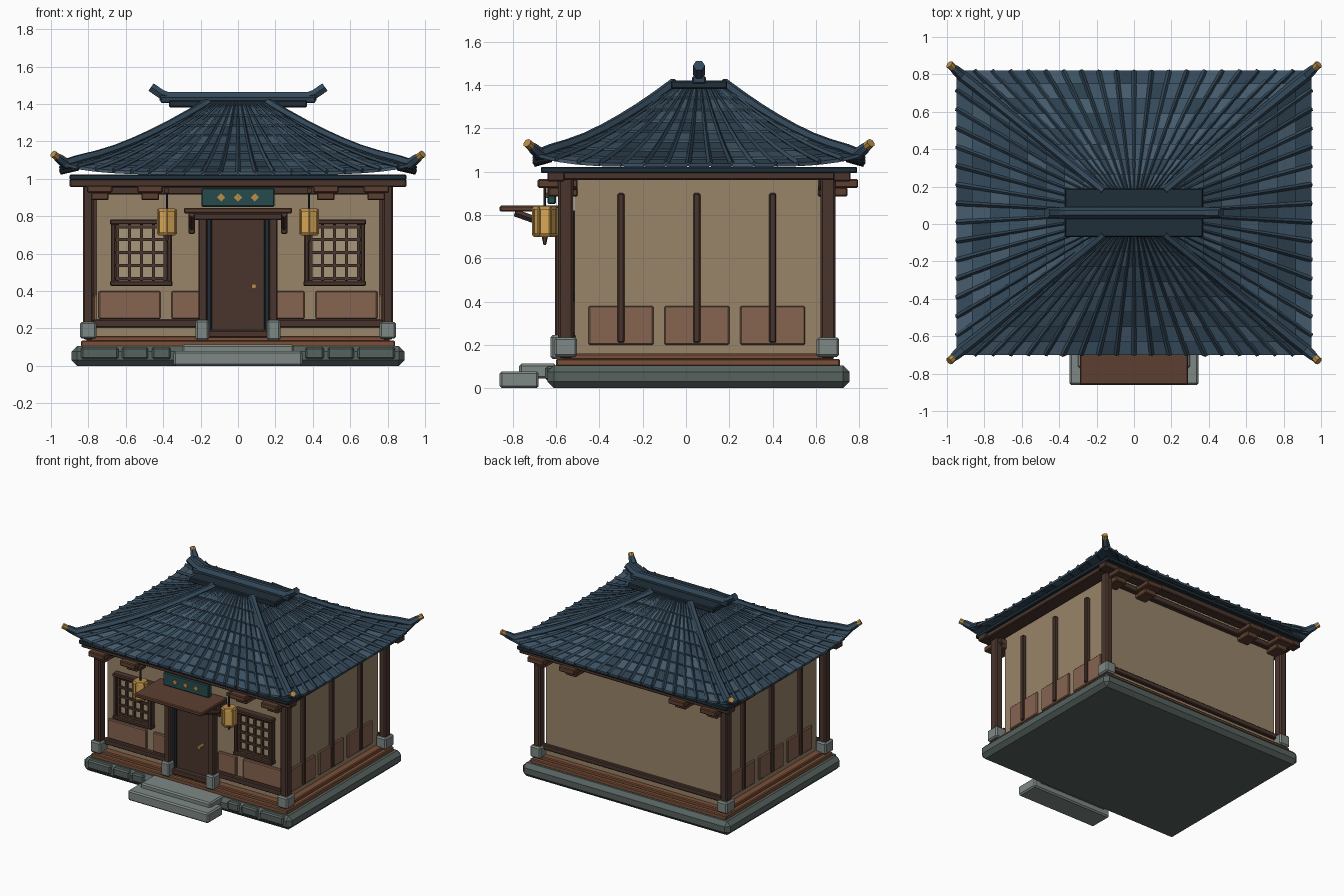
import bpy, bmesh, math, random
from mathutils import Vector

if "Cube" in bpy.data.objects:
    bpy.data.objects.remove(bpy.data.objects["Cube"])
random.seed(4)
CY = 0.06  # centre of the building in y


def mat(name, hexa):
    m = bpy.data.materials.new(name)
    c = [int(hexa[i:i + 2], 16) / 255 for i in (0, 2, 4)]
    m.diffuse_color = [((v + 0.055) / 1.055) ** 2.4 for v in c] + [1]
    m.use_nodes = True
    m.node_tree.nodes["Principled BSDF"].inputs["Base Color"].default_value = m.diffuse_color
    return m


WOOD, BROWN, FLOOR = mat("dark_wood", "4a352d"), mat("brown_wood", "5c3f30"), mat("floor_wood", "7a5038")
PLASTER, PANEL, PAPER = mat("plaster", "98856a"), mat("panel", "866350"), mat("paper", "a8977a")
STONE, LIGHT = mat("stone", "56625f"), mat("light_stone", "7d8883")
TILES = [mat("tile_%d" % i, h) for i, h in enumerate(("34495a", "3c5365", "2d404f", "465b6c"))]
DARK, TEAL, GOLD, GLOW = mat("slate", "202e38"), mat("teal", "264b4d"), mat("gold", "b88d48"), mat("glow", "dba957")


def mesh(name, verts, faces, mats):
    me = bpy.data.meshes.new(name)
    me.from_pydata(verts, [], faces)
    for m in mats:
        me.materials.append(m)
    ob = bpy.data.objects.new(name, me)
    bpy.context.collection.objects.link(ob)
    return ob


HEX = [(0, 3, 2, 1), (4, 5, 6, 7), (0, 1, 5, 4), (1, 2, 6, 5), (2, 3, 7, 6), (3, 0, 4, 7)]


def box(name, x, y, z, m, bevel=0.006):
    (x0, x1), (y0, y1), (z0, z1) = sorted(x), sorted(y), sorted(z)
    v = [(a, b, c) for c in (z0, z1) for a, b in ((x0, y0), (x1, y0), (x1, y1), (x0, y1))]
    ob = mesh(name, v, HEX, [m])
    if bevel:
        mod = ob.modifiers.new("bevel", "BEVEL")
        mod.width, mod.segments = bevel, 1
    return ob


def tube(name, pts, radii, m, res=1):
    cu = bpy.data.curves.new(name, "CURVE")
    cu.dimensions, cu.bevel_depth, cu.bevel_resolution, cu.use_fill_caps = "3D", 1.0, res, True
    sp = cu.splines.new("POLY")
    sp.points.add(len(pts) - 1)
    for p, co, r in zip(sp.points, pts, radii):
        p.co, p.radius = (*co, 1), r
    sp.use_smooth = False
    cu.materials.append(m)
    ob = bpy.data.objects.new(name, cu)
    bpy.context.collection.objects.link(ob)
    return ob


def prism(name, loc, r1, r2, h, m, n=6):
    bm = bmesh.new()
    bmesh.ops.create_cone(bm, cap_ends=True, segments=n, radius1=r1, radius2=r2, depth=h)
    ob = mesh(name, [], [], [m])
    bm.to_mesh(ob.data)
    bm.free()
    ob.location = loc
    return ob


# stone plinth, edge stones and steps
box("plinth", (-.89, .89), (-.64, .755), (0, .105), STONE, .03)
for sx in (-1, 1):
    for a, b in ((.36, .46), (.48, .62), (.64, .84)):
        box("edge_stone", (sx * a, sx * b), (-.65, -.6), (.035, .1), STONE, .01)
box("lower_step", (-.345, .345), (-.86, -.68), (0, .078), LIGHT, .01)
box("upper_step", (-.30, .30), (-.77, -.60), (.045, .113), LIGHT, .01)

# floor, walls and sill
box("floor_lower", (-.84, .84), (-.6, .71), (.1, .135), FLOOR)
box("floor_upper", (-.81, .81), (-.57, .68), (.13, .16), FLOOR)
box("walls", (-.757, .757), (-.515, .635), (.15, 1.0), PLASTER, 0)
box("back_sill", (-.78, .78), (.625, .66), (.205, .245), WOOD)

# corner pillars with stone feet
for sx in (-1, 1):
    for y in (-.555, .655):
        box("corner_pillar", (sx * .772, sx * .83), (y - .035, y + .035), (.14, .97), WOOD, .01)
        box("pillar_foot", (sx * .757, sx * .845), (y - .052, y + .052), (.145, .235), LIGHT, .01)

# eave beams, soffit and brackets
for y in (-.6, .72):
    box("eave_beam", (-.9, .9), (y - .04, y + .04), (.955, 1.0), WOOD)
for sx in (-1, 1):
    box("side_eave_beam", (sx * .77, sx * .88), (-.64, .76), (.962, 1.0), WOOD)
box("soffit", (-.9, .9), (-.67, .79), (.993, 1.022), DARK, .005)
for y0, sy in ((-.5, -1), (.61, 1)):
    box("head_beam", (-.8, .8), (y0, y0 + sy * .06), (.915, .96), WOOD)
    for x in (-.74, -.47, .47, .74):
        box("bracket_upper", (x - .068, x + .068), (y0, y0 + sy * .185), (.925, .965), BROWN)
        box("bracket_lower", (x - .047, x + .047), (y0, y0 + sy * .135), (.885, .928), BROWN)

# side wall battens and panels
for sx in (-1, 1):
    for y in (-.3, .05, .4):
        box("side_panel", (sx * .75, sx * .772), (y - .15, y + .15), (.2, .38), PANEL)
        box("side_batten", (sx * .75, sx * .787), (y - .016, y + .016), (.21, .9), WOOD)

# front panels, rails and lattice windows
for sx in (-1, 1):
    box("front_rail", (sx * .2, sx * .775), (-.55, -.51), (.205, .247), WOOD)
    for a, b in ((.415, .745), (.2, .355)):
        box("front_panel", (sx * a, sx * b), (-.535, -.51), (.25, .4), PANEL)
    cx = sx * .517
    box("window_paper", (cx - .14, cx + .14), (-.525, -.51), (.45, .76), PAPER, 0)
    for s in (-1, 1):
        box("window_side", (cx + s * .137, cx + s * .163), (-.56, -.51), (.43, .78), WOOD)
        box("window_cross", (cx - .168, cx + .168), (-.565, -.51), (.605 + s * .15, .605 + s * .178), WOOD)
    for i in range(5):
        o = (i - 2) * .064
        box("lattice_bar", (cx + o - .008, cx + o + .008), (-.543, -.515), (.45, .76), WOOD, 0)
        box("lattice_rail", (cx - .14, cx + .14), (-.54, -.515), (.597 + o * 1.08, .613 + o * 1.08), WOOD, 0)

# door with frame and porch posts
box("door", (-.145, .145), (-.55, -.51), (.17, .785), WOOD)
box("threshold", (-.165, .165), (-.585, -.51), (.15, .19), WOOD)
knob = prism("door_knob", (.085, -.575, .425), .014, .014, .055, GOLD, 8)
knob.rotation_euler.x = math.pi / 2
for sx in (-1, 1):
    box("door_frame", (sx * .142, sx * .168), (-.565, -.51), (.16, .79), DARK)
    box("porch_post", (sx * .165, sx * .212), (-.605, -.55), (.14, .8), WOOD)
    box("porch_foot", (sx * .155, sx * .227), (-.625, -.535), (.135, .245), LIGHT, .01)
    box("awning_wall_bracket", (sx * .23, sx * .265), (-.6, -.51), (.705, .82), WOOD)
    tube("awning_brace", [(sx * .247, -.79, .81), (sx * .247, -.58, .735)], [.017] * 2, WOOD, 0)
box("porch_lintel", (-.24, .24), (-.61, -.51), (.78, .815), WOOD)
box("awning", (-.29, .29), (-.86, -.54), (.815, .843), BROWN)

# name board (blank) with gold diamonds
box("sign_board", (-.195, .195), (-.64, -.6), (.85, .95), TEAL)
for x in (-.09, 0, .09):
    d = prism("gold_diamond", (x, -.642, .9), .022, .022, .012, GOLD, 4)
    d.rotation_euler.x = math.pi / 2

# hanging lanterns
for sx in (-1, 1):
    x, y = sx * .38, -.652
    prism("lantern", (x, y, .77), .05, .05, .12, GLOW)
    prism("lantern_top", (x, y, .833), .06, .05, .016, GOLD)
    prism("lantern_base", (x, y, .705), .05, .06, .016, GOLD)
    for i in range(6):
        a = i * math.pi / 3
        prism("lantern_rib", (x + .053 * math.sin(a), y + .053 * math.cos(a), .77), .007, .007, .13, GOLD, 4)
    prism("lantern_hook", (x, y, .88), .006, .006, .1, DARK)
    prism("lantern_finial", (x, y, .68), .006, .014, .036, BROWN)
    box("lantern_arm", (x - .012, x + .012), (-.665, -.6), (.925, .95), WOOD, 0)


# roof surface: side k (0..3), s across (-1..1), t down the slope (0..1)
def roof(k, s, t, dz=0.0):
    hx, hy = .16 + .79 * t, .115 + .645 * t
    z = 1.40 - .375 * (1.3 * t - .3 * t * t) + .05 * abs(s) ** 5 * t ** 3 + dz
    sg = 1 if k < 2 else -1
    if k % 2 == 0:
        return Vector((s * sg * hx, CY - sg * hy, z))
    return Vector((sg * hx, CY + s * sg * hy, z))


# overlapping roof tiles and cover rolls
ROWS = 8
for k, side in enumerate(("front", "right", "back", "left")):
    cols = 20 if k % 2 == 0 else 15
    verts, faces, idx = [], [], []
    for c in range(cols):
        s0, s1 = -1 + 2 * (c + .05) / cols, -1 + 2 * (c + .95) / cols
        for r in range(ROWS):
            t0, t1 = r / ROWS, min(1.0, (r + 1.15) / ROWS)
            n, tone = len(verts), random.choice((0, 0, 1, 2, 3))
            for low in (-.016, 0):
                verts += [roof(k, s0, t1, low + .012), roof(k, s1, t1, low + .012),
                          roof(k, s1, t0, low), roof(k, s0, t0, low)]
            faces += [tuple(n + i for i in f) for f in HEX]
            idx += [tone] * 6
    ob = mesh(side + "_roof_tiles", verts, faces, TILES)
    ob.data.polygons.foreach_set("material_index", idx)
    for c in range(1, cols):
        s = -1 + 2 * c / cols
        ts = [i / 8 for i in range(9)]
        tube(side + "_cover_roll", [roof(k, s, t, .01) for t in ts], [.005 + .009 * t for t in ts], TILES[c % 2 * 2], 0)

# hip ridges with upturned ends
for k in range(4):
    pts = [roof(k, 1, i / 8, .008 if i < 8 else .0) for i in range(8)]
    end = roof(k, 1, 1)
    d = Vector((math.copysign(1, end.x), math.copysign(.9, end.y - CY), 0))
    pts += [end + d * -.03 + Vector((0, 0, .005)), end + d * .005 + Vector((0, 0, .032)),
            Vector((end.x + d.x * .028, end.y + d.y * .028, 1.125))]
    tube("hip_ridge", pts, [.024] * 6 + [.027, .029, .03, .025, .018], TILES[0])
    tip = prism("hip_tip", pts[-1], .021, .021, .03, GOLD, 8)
    tip.rotation_mode = "QUATERNION"
    tip.rotation_quaternion = (pts[-1] - pts[-2]).to_track_quat("Z", "Y")

# top ridge with raised ends
box("ridge_base", (-.37, .37), (CY - .13, CY + .13), (1.382, 1.42), DARK)
box("ridge_course", (-.415, .415), (CY - .032, CY + .032), (1.405, 1.44), TILES[2])
tube("ridge_cap", [(-.42, CY, 1.44), (.42, CY, 1.44)], [.026] * 2, TILES[0])
for sx in (-1, 1):
    tube("ridge_horn", [(sx * .36, CY, 1.437), (sx * .41, CY, 1.452), (sx * .465, CY, 1.49)], [.024, .028, .028], TILES[0])
